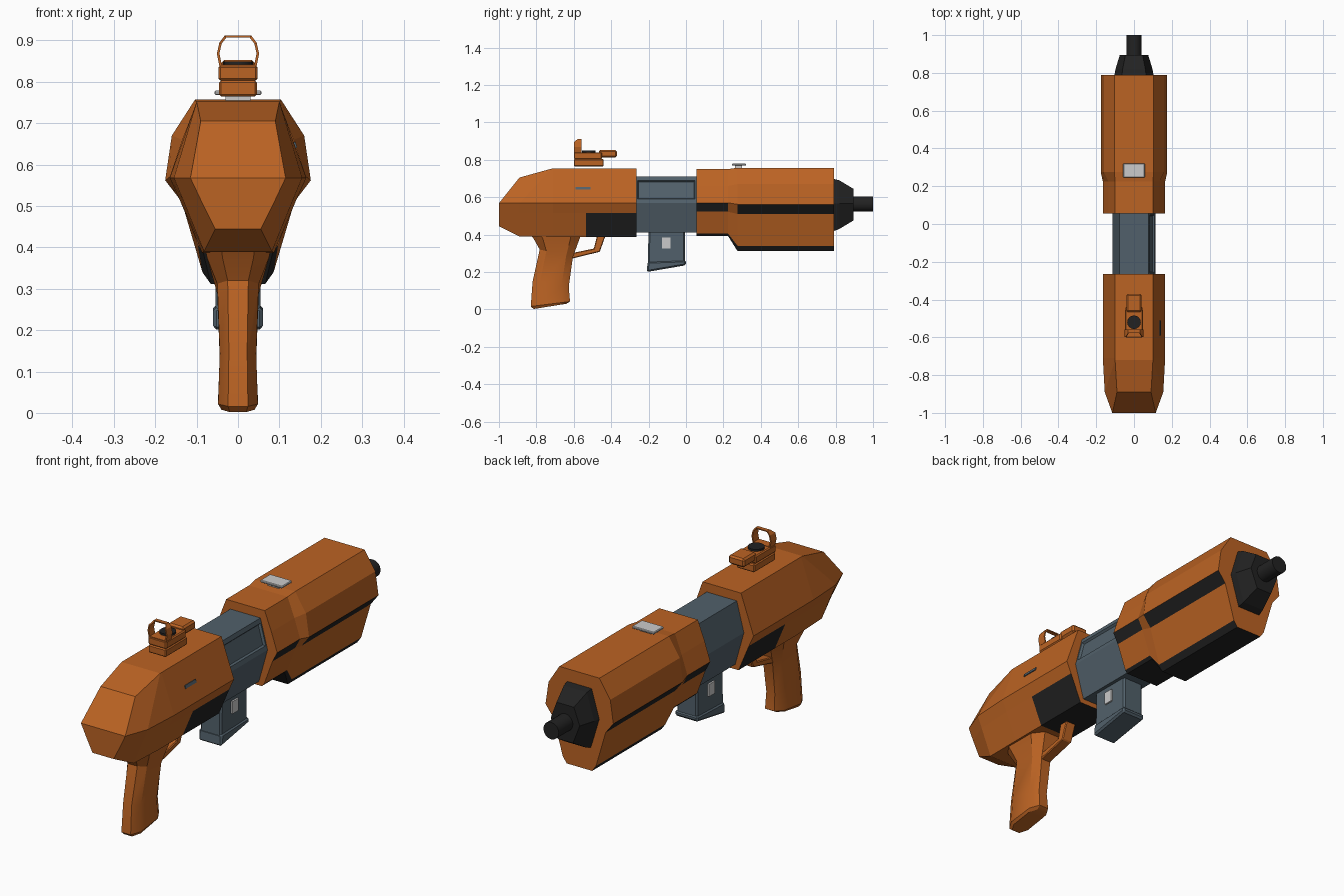
import bpy, bmesh, math
from mathutils import Matrix, Vector

if "Cube" in bpy.data.objects:
    bpy.data.objects.remove(bpy.data.objects["Cube"], do_unlink=True)


def material(name, rgb):
    m = bpy.data.materials.new(name)
    m.use_nodes = True
    m.diffuse_color = (*rgb, 1)
    m.node_tree.nodes["Principled BSDF"].inputs["Base Color"].default_value = (*rgb, 1)
    return m


orange = material("orange", (0.50, 0.125, 0.017))
black = material("black", (0.016, 0.016, 0.016))
steel = material("steel blue", (0.083, 0.118, 0.145))
white = material("light grey", (0.6, 0.6, 0.6))


def finish(name, bm, mats, bevel=0):
    bmesh.ops.recalc_face_normals(bm, faces=bm.faces)
    me = bpy.data.meshes.new(name)
    bm.to_mesh(me)
    bm.free()
    for m in mats:
        me.materials.append(m)
    ob = bpy.data.objects.new(name, me)
    bpy.context.collection.objects.link(ob)
    if bevel:
        mod = ob.modifiers.new("bevel", "BEVEL")
        mod.width = bevel
        mod.segments = 1
    return ob


def loft(name, rings, mats, rule=lambda span, seg: 0, edit=None):
    """Skin mirrored half rings of (x, y, z); seg is -1 on top, counting down the sides."""
    bm = bmesh.new()
    loops = [[bm.verts.new(p) for p in r] + [bm.verts.new((-x, y, z)) for x, y, z in reversed(r)]
             for r in rings]
    n = len(loops[0])
    for i, (a, b) in enumerate(zip(loops, loops[1:])):
        for j in range(n):
            k = (j + 1) % n
            f = bm.faces.new((a[j], a[k], b[k], b[j]))
            f.material_index = rule(i, min(j, n - 2 - j))
    for r in (loops[0], loops[-1]):
        for j in range(n // 2 - 1):
            bm.faces.new((r[j], r[j + 1], r[n - 2 - j], r[n - 1 - j]))
    if edit:
        bmesh.ops.recalc_face_normals(bm, faces=bm.faces)
        edit(bm)
    return finish(name, bm, mats)


def section(y, half):
    return [(x, y, z) for x, z in half]


def box(name, x, y, z, mat, bevel=0, turn=0):
    """Box from ranges on each axis, optionally turned about y."""
    bm = bmesh.new()
    bmesh.ops.create_cube(bm, size=1)
    size = Vector([r[1] - r[0] for r in (x, y, z)])
    mid = Vector([(r[1] + r[0]) / 2 for r in (x, y, z)])
    bm.transform(Matrix.Translation(mid) @ Matrix.Rotation(turn, 4, "Y") @ Matrix.Diagonal((*size, 1)))
    return finish(name, bm, [mat], bevel)


def prism(name, profile, half_width, mat, bevel=0):
    """Side profile of (y, z) extruded across x."""
    bm = bmesh.new()
    f = bm.faces.new([bm.verts.new((-half_width, y, z)) for y, z in profile])
    new = bmesh.ops.extrude_face_region(bm, geom=[f])["geom"]
    bmesh.ops.translate(bm, vec=(2 * half_width, 0, 0),
                        verts=[v for v in new if isinstance(v, bmesh.types.BMVert)])
    return finish(name, bm, [mat], bevel)


def cylinder(name, radius, depth, matrix, mat, sides):
    bm = bmesh.new()
    bmesh.ops.create_cone(bm, cap_ends=True, segments=sides, radius1=radius, radius2=radius,
                          depth=depth, matrix=matrix)
    return finish(name, bm, [mat])


# Stock body with black lower panels
stock = [(0.10, 0.752), (0.165, 0.568), (0.141, 0.515), (0.087, 0.387)]
loft("stock_body", [
    [(0.09, -0.89, 0.705), (0.115, -1, 0.568), (0.09, -1, 0.515), (0.055, -1, 0.445)],
    [(0.10, -0.72, 0.752), (0.155, -0.89, 0.568), (0.133, -0.89, 0.515), (0.082, -0.89, 0.39)],
    section(-0.71, stock), section(-0.535, stock), section(-0.265, stock)],
    [orange, black], lambda span, seg: int(span == 3 and seg >= 2))
box("stock_slot", (0.135, 0.141), (-0.59, -0.51), (0.64, 0.655), steel, turn=-0.33)


# Receiver with a sunken port on one side
def cut_port(bm):
    face = max(bm.faces, key=lambda f: f.normal.x * (f.calc_center_median().z > 0.6))
    bmesh.ops.inset_individual(bm, faces=[face], thickness=0.03, depth=0)
    bmesh.ops.inset_individual(bm, faces=[face], thickness=0.008, depth=-0.01)


receiver = [(0.078, 0.71), (0.115, 0.57), (0.07, 0.41)]
loft("receiver", [section(-0.28, receiver), section(0.07, receiver)], [steel], edit=cut_port)

# Handguard with dark side grooves and underside
slim = [(0.10, 0.75), (0.135, 0.66), (0.165, 0.57), (0.14, 0.522), (0.097, 0.405), (0.085, 0.392)]
wide = [(0.104, 0.757), (0.16, 0.67), (0.176, 0.562), (0.136, 0.51), (0.086, 0.34), (0.066, 0.312)]
loft("handguard", [section(0.055, slim), section(0.225, slim), section(0.275, wide), section(0.79, wide)],
     [orange, black],
     lambda span, seg: int(seg >= 4 or (seg == 2 and span != 1)))

# Muzzle block and barrel
loft("muzzle_block", [
    section(0.78, [(0.065, 0.70), (0.105, 0.565), (0.06, 0.415)]),
    section(0.82, [(0.06, 0.69), (0.098, 0.565), (0.055, 0.43)]),
    section(0.895, [(0.045, 0.645), (0.075, 0.565), (0.04, 0.475)])], [black])
cylinder("barrel", 0.04, 0.12, Matrix.Translation((0, 0.94, 0.563)) @ Matrix.Rotation(math.pi / 2, 4, "X"),
         black, 16)

# Magazine, its foot and side plates
prism("magazine", [(-0.2, 0.43), (-0.005, 0.43), (-0.005, 0.25), (-0.205, 0.22)], 0.054, steel, 0.008)
prism("magazine_foot", [(-0.205, 0.255), (-0.21, 0.2), (0.0, 0.236), (0.0, 0.262)], 0.06, steel, 0.008)
for side, label in ((1, "left"), (-1, "right")):
    box("magazine_plate_" + label, sorted((side * 0.05, side * 0.062)), (-0.128, -0.083), (0.325, 0.383), white)


# Pistol grip: chamfered rings from the foot up to the stock
def grip_ring(back, front, z_back, z_front, w):
    spots = [(0.5, 0), (1, 0.2), (1, 0.8), (0.5, 1)]
    return [(w * s, back + (front - back) * t, z_back + (z_front - z_back) * t) for s, t in spots]


loft("pistol_grip", [
    grip_ring(-0.815, -0.64, 0.002, 0.03, 0.04),
    grip_ring(-0.83, -0.62, 0.016, 0.042, 0.048),
    grip_ring(-0.82, -0.627, 0.15, 0.12, 0.044),
    grip_ring(-0.782, -0.605, 0.32, 0.28, 0.05),
    grip_ring(-0.813, -0.57, 0.375, 0.375, 0.075),
    grip_ring(-0.83, -0.56, 0.40, 0.40, 0.08)], [orange])

# Trigger guard
prism("trigger_guard", [(-0.615, 0.27), (-0.461, 0.308), (-0.43, 0.395), (-0.475, 0.395),
                        (-0.493, 0.325), (-0.615, 0.3)], 0.026, orange, 0.004)

# Sight: base, deck, raised block, lens and window frame
box("sight_base", (-0.046, 0.046), (-0.6, -0.44), (0.765, 0.803), orange, 0.005)
box("sight_deck", (-0.047, 0.047), (-0.6, -0.45), (0.803, 0.84), orange, 0.005)
box("sight_block", (-0.041, 0.041), (-0.465, -0.37), (0.812, 0.853), orange, 0.008)
cylinder("sight_lens", 0.036, 0.014, Matrix.Translation((0, -0.52, 0.842)), black, 16)

frame = [(0.032, 0.912), (0.045, 0.895), (0.051, 0.868), (0.045, 0.838)]
bm = bmesh.new()
outline = frame + [(-x, z) for x, z in reversed(frame)]
rings = []
for scale, depth in ((1, 0), (0.88, 0), (0.88, 1), (1, 1)):
    # The frame is deeper at its foot than at its top
    rings.append([bm.verts.new((x * scale, (-0.578 + 0.019 * depth if z > 0.9 else -0.598 + 0.04 * depth),
                                0.872 + (z - 0.872) * scale)) for x, z in outline])
for a, b in zip(rings, rings[1:] + rings[:1]):
    for j in range(len(outline)):
        k = (j + 1) % len(outline)
        bm.faces.new((a[j], a[k], b[k], b[j]))
finish("sight_window_frame", bm, [orange])

# Charging tab on top of the handguard
box("top_tab", (-0.057, 0.057), (0.245, 0.32), (0.768, 0.779), white, 0.003)
box("top_tab_stem", (-0.03, 0.03), (0.262, 0.3), (0.745, 0.77), white)

# Smooth only the shallow edges
bpy.ops.object.select_all(action="DESELECT")
for name in ("barrel", "sight_lens", "pistol_grip"):
    ob = bpy.data.objects[name]
    ob.select_set(True)
    bpy.context.view_layer.objects.active = ob
bpy.ops.object.shade_smooth_by_angle(angle=math.radians(30))
